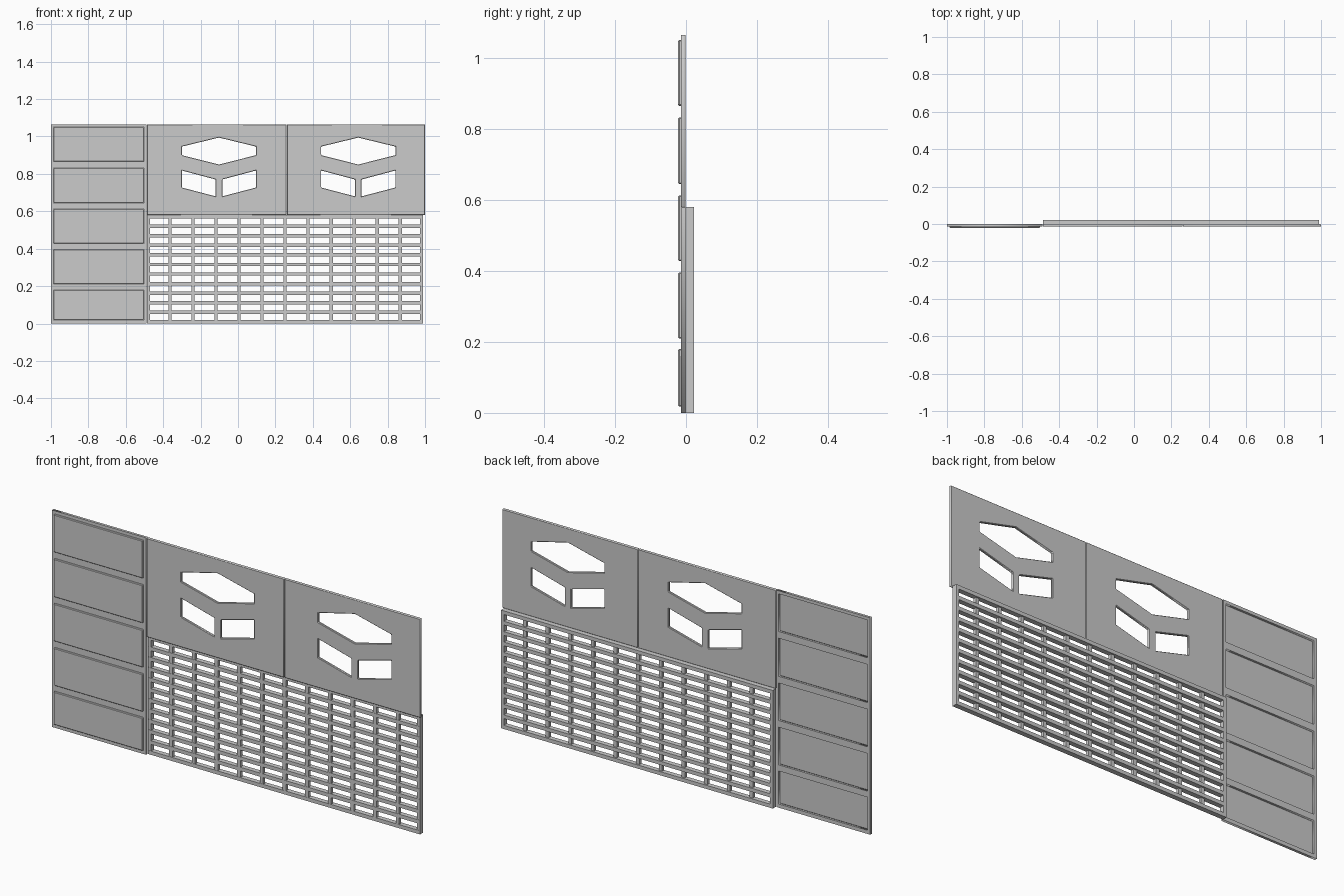
import bpy

if "Cube" in bpy.data.objects:
    bpy.data.objects.remove(bpy.data.objects["Cube"])

H = 1.065          # overall height
SPLIT = 0.58       # top of the lattice
XL, XR = -0.487, 0.99


def finish(ob, width):
    if width:
        m = ob.modifiers.new("edge_chamfer", 'BEVEL')
        m.width = width
        m.segments = 1
        m.limit_method = 'ANGLE'
    return ob


def box(name, x, y, z, bevel=0.0):
    """Box from (min, max) ranges."""
    verts = [(a, b, c) for a in x for b in y for c in z]
    faces = [(0, 1, 3, 2), (4, 6, 7, 5), (0, 4, 5, 1),
             (2, 3, 7, 6), (0, 2, 6, 4), (1, 5, 7, 3)]
    me = bpy.data.meshes.new(name)
    me.from_pydata(verts, [], faces)
    ob = bpy.data.objects.new(name, me)
    bpy.context.collection.objects.link(ob)
    return finish(ob, bevel)


def plate(name, outlines, y, bevel=0.0):
    """Flat plate in XZ: first outline is the border, the rest are holes."""
    cu = bpy.data.curves.new(name, 'CURVE')
    cu.dimensions = '2D'
    cu.fill_mode = 'BOTH'
    cu.extrude = (y[1] - y[0]) / 2
    for pts in outlines:
        sp = cu.splines.new('POLY')
        sp.points.add(len(pts) - 1)
        for p, (px, pz) in zip(sp.points, pts):
            p.co = (px, pz, 0, 1)
        sp.use_cyclic_u = True
    tmp = bpy.data.objects.new(name + "_curve", cu)
    bpy.context.collection.objects.link(tmp)
    me = bpy.data.meshes.new_from_object(
        tmp.evaluated_get(bpy.context.evaluated_depsgraph_get()))
    bpy.data.objects.remove(tmp)
    # stand the plate upright and weld the caps to the side walls
    for v in me.vertices:
        vx, vz, d = v.co
        v.co = (vx, (y[0] + y[1]) / 2 - d, vz)
    ob = bpy.data.objects.new(name, me)
    bpy.context.collection.objects.link(ob)
    w = ob.modifiers.new("weld", 'WELD')
    w.merge_threshold = 0.0001
    return finish(ob, bevel)


def rect(x0, x1, z0, z1):
    return [(x0, z0), (x1, z0), (x1, z1), (x0, z1)]


# Left door: frame with five embossed panels (recessed at the back)
rows = [(0.018, 0.18), (0.21, 0.395), (0.428, 0.612),
        (0.645, 0.832), (0.865, 1.05)]
PX = (-0.986, -0.503)
plate("door_frame", [rect(-1, -0.49, 0, H)] + [rect(*PX, *r) for r in rows],
      (-0.014, -0.001))
for i, r in enumerate(rows):
    box(f"door_panel_{i + 1}", PX, (-0.022, -0.008), r, 0.003)

# Upper plates with a faceted cut-out in three pieces
for i, (x0, x1, cx) in enumerate([(XL, 0.26, -0.102), (0.262, 1.0, 0.643)]):
    top = [(cx - 0.198, 0.946), (cx, 0.994), (cx + 0.198, 0.946),
           (cx + 0.198, 0.90), (cx, 0.85), (cx - 0.198, 0.90)]
    sides = [[(cx + s * 0.198, 0.818), (cx + s * 0.018, 0.77),
              (cx + s * 0.018, 0.68), (cx + s * 0.198, 0.727)]
             for s in (-1, 1)]
    plate(f"upper_plate_{i + 1}", [rect(x0, x1, SPLIT - 0.001, H), top] + sides,
          (-0.014, -0.001), 0.0025)

# Lattice: border, horizontal slats and shallower vertical bars
Y = (-0.002, 0.022)
T = 0.018
COLS, ROWS = 12, 11
for i in range(ROWS + 1):
    z = T / 2 + (SPLIT - T) * i / ROWS
    box(f"lattice_slat_{i + 1}", (XL, XR), Y, (z - T / 2, z + T / 2))
for i in range(COLS + 1):
    x = XL + (XR - XL) * i / COLS
    end = i in (0, COLS)
    w = 0.008 if end else T / 2
    x = x + w if i == 0 else x - w if i == COLS else x
    box(f"lattice_bar_{i + 1}", (x - w, x + w),
        (Y[0] + 0.001, Y[1] if end else 0.014), (0, SPLIT))
